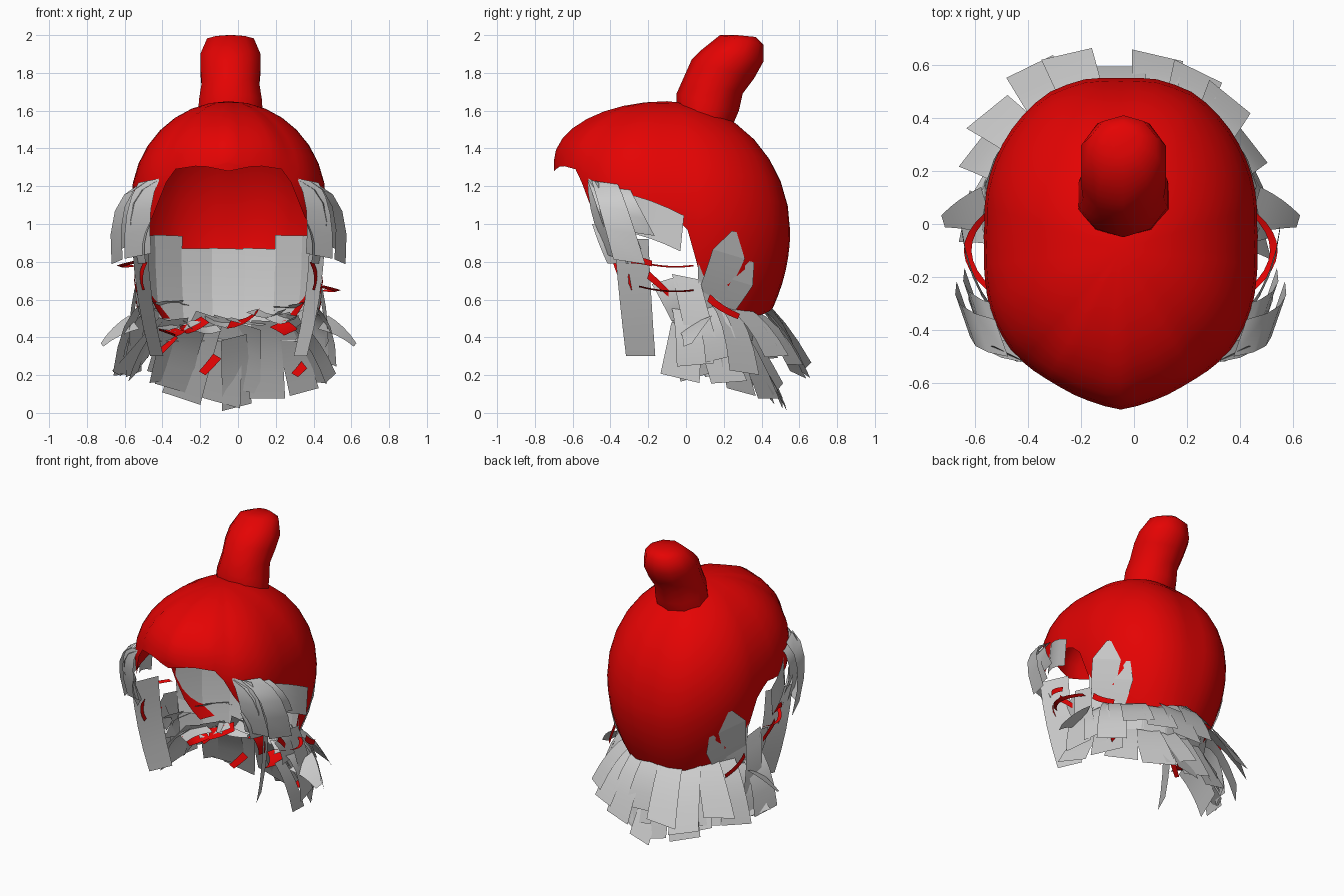
import bpy, bmesh, math, random
from mathutils import Vector

random.seed(4)
cube = bpy.data.objects.get("Cube")
if cube:
    bpy.data.objects.remove(cube)

CX, CY, TOP = -0.05, -0.10, 1.65


def material(name, color):
    m = bpy.data.materials.new(name)
    m.use_nodes = True
    m.diffuse_color = color
    m.node_tree.nodes["Principled BSDF"].inputs["Base Color"].default_value = color
    return m


RED = material("red_hair", (0.78, 0.001, 0.001, 1))
GREY = material("grey_strands", (0.6, 0.6, 0.6, 1))


def finish(name, bm, mat, angle=40):
    me = bpy.data.meshes.new(name)
    bm.to_mesh(me)
    bm.free()
    ob = bpy.data.objects.new(name, me)
    bpy.context.collection.objects.link(ob)
    me.materials.append(mat)
    bpy.ops.object.select_all(action="DESELECT")
    ob.select_set(True)
    bpy.context.view_layer.objects.active = ob
    bpy.ops.object.shade_smooth_by_angle(angle=math.radians(angle))


def lerp_table(table, x):
    for (x0, y0), (x1, y1) in zip(table, table[1:]):
        if x <= x1:
            return y0 + (y1 - y0) * (x - x0) / (x1 - x0)
    return table[-1][1]


def polar(deg, r, z):
    """Point around the head; 0 degrees is the back, positive turns to +x."""
    a = math.radians(deg)
    return Vector((CX + r * math.sin(a), CY + r * math.cos(a), z))


def bridge(bm, rings, closed=True):
    n = len(rings[0])
    for a, b in zip(rings, rings[1:]):
        for i in range(n if closed else n - 1):
            j = (i + 1) % n
            bm.faces.new((a[i], b[i], b[j], a[j]))


# Scalp cap: meridians from the crown to a shaped hairline
OUTLINE = [(0, .65), (12, .66), (25, .655), (40, .62), (52, .59), (64, .56), (78, .525),
           (90, .515), (104, .525), (117, .545), (132, .56), (153, .56), (168, .58), (180, .60)]
HAIRLINE = [(0, .56), (30, .5), (55, .5), (65, .62), (74, .85), (79, 1.0), (90, 1.05),
            (110, 1.03), (134, 1.03), (142, 1.2), (150, 1.29), (165, 1.31), (180, 1.28)]
WIDEST = [(0, .95), (90, 1.1), (135, 1.2), (180, 1.33)]


def lower_radius(deg, z, mid):
    """Cap radius below its widest height, tucking in towards the nape."""
    return lerp_table(OUTLINE, abs(deg)) * (1 - .18 * ((mid - z) / .45) ** 2)


def cap_point(deg, row):
    a = abs(deg)
    r, low = lerp_table(OUTLINE, a), lerp_table(HAIRLINE, a)
    mid = max(lerp_table(WIDEST, a), low)
    if row <= 8:
        p = math.radians(90 * row / 8)
        return polar(deg, r * math.sin(p), mid + (TOP - mid) * math.cos(p))
    z = mid + (low - mid) * (row - 8) / 6
    return polar(deg, lower_radius(deg, z, mid), z)


bm = bmesh.new()
angles = [-180 + 360 * i / 60 for i in range(60)]
rings = [[bm.verts.new(cap_point(a, row)) for a in angles] for row in range(1, 15)]
crown = bm.verts.new((CX, CY, TOP))
for i in range(60):
    bm.faces.new((crown, rings[0][i], rings[0][(i + 1) % 60]))
bridge(bm, rings)
bmesh.ops.recalc_face_normals(bm, faces=bm.faces)
finish("scalp_cap", bm, RED, 60)

# Topknot: tilted rings given by front edge, rear edge and half width
KNOT = [(-.05, 1.61, .25, 1.53, .18), (-.05, 1.69, .28, 1.6, .175),
        (-.01, 1.78, .3, 1.69, .16), (.03, 1.87, .36, 1.77, .168),
        (.08, 1.92, .41, 1.86, .168), (.18, 2.0, .41, 1.95, .13), (.27, 2.0, .37, 1.99, .06)]
bm = bmesh.new()
rings = []
for y0, z0, y1, z1, w in KNOT:
    ring = []
    for i in range(10):
        a = math.tau * i / 10
        s = (1 - math.cos(a)) / 2
        ring.append(bm.verts.new((-.04 + w * math.sin(a), y0 + (y1 - y0) * s, z0 + (z1 - z0) * s)))
    rings.append(ring)
bridge(bm, rings)
bm.faces.new(rings[-1])
bmesh.ops.recalc_face_normals(bm, faces=bm.faces)
finish("topknot", bm, RED, 50)


# Hair cards: flat ribbons along a three-point curve
def card(bm, p0, p1, p2, across, w0, w1, steps=4):
    across = Vector(across).normalized()
    p0, p1, p2 = Vector(p0), Vector(p1), Vector(p2)
    rows = []
    for i in range(steps + 1):
        t = i / steps
        c = p0 * (1 - t) ** 2 + p1 * 2 * t * (1 - t) + p2 * t * t
        half = across * (w0 + (w1 - w0) * t) / 2
        rows.append([bm.verts.new(c - half), bm.verts.new(c + half)])
    bridge(bm, rows, False)


def around(bm, deg, start, mid, end, w0, w1, twist=0, tilt=0):
    """Card radiating from the head; start, mid and end are (radius, height)."""
    a = math.radians(deg)
    across = (math.cos(a), -math.sin(a), tilt)
    card(bm, polar(deg, *start), polar(deg + twist / 2, *mid), polar(deg + twist, *end),
         across, w0, w1)


def jitter(v):
    return random.uniform(-v, v)


# Inner curtain hanging inside the back
bm = bmesh.new()
for deg in range(-60, 61, 20):
    top = .87 + .07 * (abs(deg) > 30)
    around(bm, deg, (.5, top), (.5, .65), (.45, .38), .2, .17, 0, jitter(.04))
finish("inner_curtain", bm, GREY)

# Upper nape skirt flaring outwards
REACH = [(0, .69), (22, .78), (45, .69), (65, .6), (84, .58)]
bm = bmesh.new()
for i in range(13):
    deg = -78 + 13 * i
    reach = lerp_table(REACH, abs(deg)) + jitter(.03)
    start = .5 - .06 * abs(deg) / 78
    around(bm, deg, (start, .57 + jitter(.03)), (start + .13, .5), (reach, .24 + jitter(.06)),
           .15, .2, jitter(6), jitter(.25))
finish("upper_nape_skirt", bm, GREY)

# Lower nape skirt
bm = bmesh.new()
for i in range(11):
    deg = -75 + 15 * i
    low = .08 + .14 * (deg / 75) ** 2 + jitter(.04)
    around(bm, deg, (.38, .47 + jitter(.05)), (.48, .36),
           (.62 - .06 * abs(deg) / 75 + jitter(.03), low), .16, .22, jitter(10), jitter(.35))
around(bm, 4, (.4, .4), (.52, .25), (.63, .03), .14, .16, 0, .25)
finish("lower_nape_skirt", bm, GREY)


# Thin strips lying along the jaw, seen nearly edge on
def jaw_strip(bm, deg, sweep, r, z, width):
    a = math.radians(deg + sweep / 2)
    card(bm, polar(deg, r, z + jitter(.04)), polar(deg + sweep / 2, r + .04, z - .03),
         polar(deg + sweep, r, z + jitter(.04)),
         (math.sin(a), math.cos(a), .25 + jitter(.2)), width, width * .8)


bm = bmesh.new()
for deg in range(-80, 60, 20):
    jaw_strip(bm, deg, 32, .36, .48 + jitter(.04), .1)
finish("jaw_strips", bm, GREY)

bm = bmesh.new()
for deg, z in ((-80, .43), (-50, .46), (0, .5), (52, .46)):
    jaw_strip(bm, deg, 28, .33, z, .1)
# Coloured flecks among the lower strands
for x, z in ((-.15, .25), (.34, .24), (-.38, .36)):
    card(bm, (x - .04, .2, z - .04), (x, .22, z), (x + .04, .24, z + .05), (1, 0, -.6), .04, .05)
finish("red_jaw_strips", bm, RED)

# Matching strands on both sides of the face
for side, label in ((1, "left"), (-1, "right")):
    def at(x, y, z):
        return (CX + side * x, y, z)

    # Locks lying over the temple
    bm = bmesh.new()
    for x, y, drop in ((.40, -.45, .88), (.45, -.43, .80), (.42, -.38, .95)):
        card(bm, at(x, y, 1.22), at(x + .18, y + .03, 1.15), at(x + .14, y + .13, drop),
             (side * .35, 1, -.15), .15, .18)
    card(bm, at(.42, -.49, 1.23), at(.5, -.5, 1.1), at(.48, -.4, .83),
         (side, .5, -.2), .13, .16)
    card(bm, at(.48, -.33, 1.06), at(.58, -.2, 1.04), at(.6, -.02, .95),
         (0, .1, 1), .2, .19)
    card(bm, at(.43, -.46, 1.0), at(.48, -.42, .9), at(.46, -.36, .79),
         (side * .4, 1, 0), .08, .12)
    finish(label + "_temple_locks", bm, GREY)

    # Long sideburn
    bm = bmesh.new()
    card(bm, at(.47, -.29, .92), at(.46, -.27, .6), at(.38, -.24, .3),
         (side * -.45, 1, 0), .2, .17)
    finish(label + "_sideburn", bm, GREY)

    # Locks behind the cheek
    bm = bmesh.new()
    card(bm, at(.47, -.12, .7), at(.5, -.08, .62), at(.46, -.03, .5),
         (side * .2, 1, .3), .13, .1)
    card(bm, at(.47, .0, .72), at(.52, .04, .55), at(.52, .09, .36),
         (side * -.1, 1, -.2), .15, .17)
    card(bm, at(.5, .05, .48), at(.6, .04, .44), at(.67, .01, .36), (side * .3, 1, .4), .2, .05)
    finish(label + "_cheek_locks", bm, GREY)

    # Pointed tufts hugging the cap over the ear
    bm = bmesh.new()
    for path, width in ((((63, .55), (59, .7), (55, .84), (53, .96)), .2),
                        (((50, .53), (47, .6), (44, .69), (41, .8)), .13)):
        low, mid, high, tip = [polar(side * d, lower_radius(d, z, 1.03) + .006, z) for d, z in path]
        across = (side * -.55, 1, -.3)
        card(bm, low, mid, high, across, width * .75, width)
        card(bm, high, (high + tip) / 2, tip, across, width, .03, 2)
    finish(label + "_ear_tufts", bm, GREY)

    # Thin coloured bands near the cheek and ear
    z = .66 if side > 0 else .79
    bm = bmesh.new()
    card(bm, at(.5, .04, z - .01), at(.66, -.1, z - .03), at(.49, -.25, z + .01),
         (side, 0, .3), .03, .03, 8)
    card(bm, at(.44, -.35, .8), at(.48, -.33, .72), at(.45, -.31, .65),
         (side * .3, 1, 0), .08, .05)
    card(bm, at(.49, -.29, .81), at(.5, -.24, .81), at(.49, -.18, .79), (0, .1, 1), .04, .03)
    card(bm, at(.5, -.2, .73), at(.5, -.14, .68), at(.48, -.09, .63), (0, .3, 1), .04, .03)
    card(bm, at(.49, .12, .61), at(.49, .18, .55), at(.45, .28, .51), (0, .4, 1), .04, .03)
    finish(label + "_red_bands", bm, RED)
